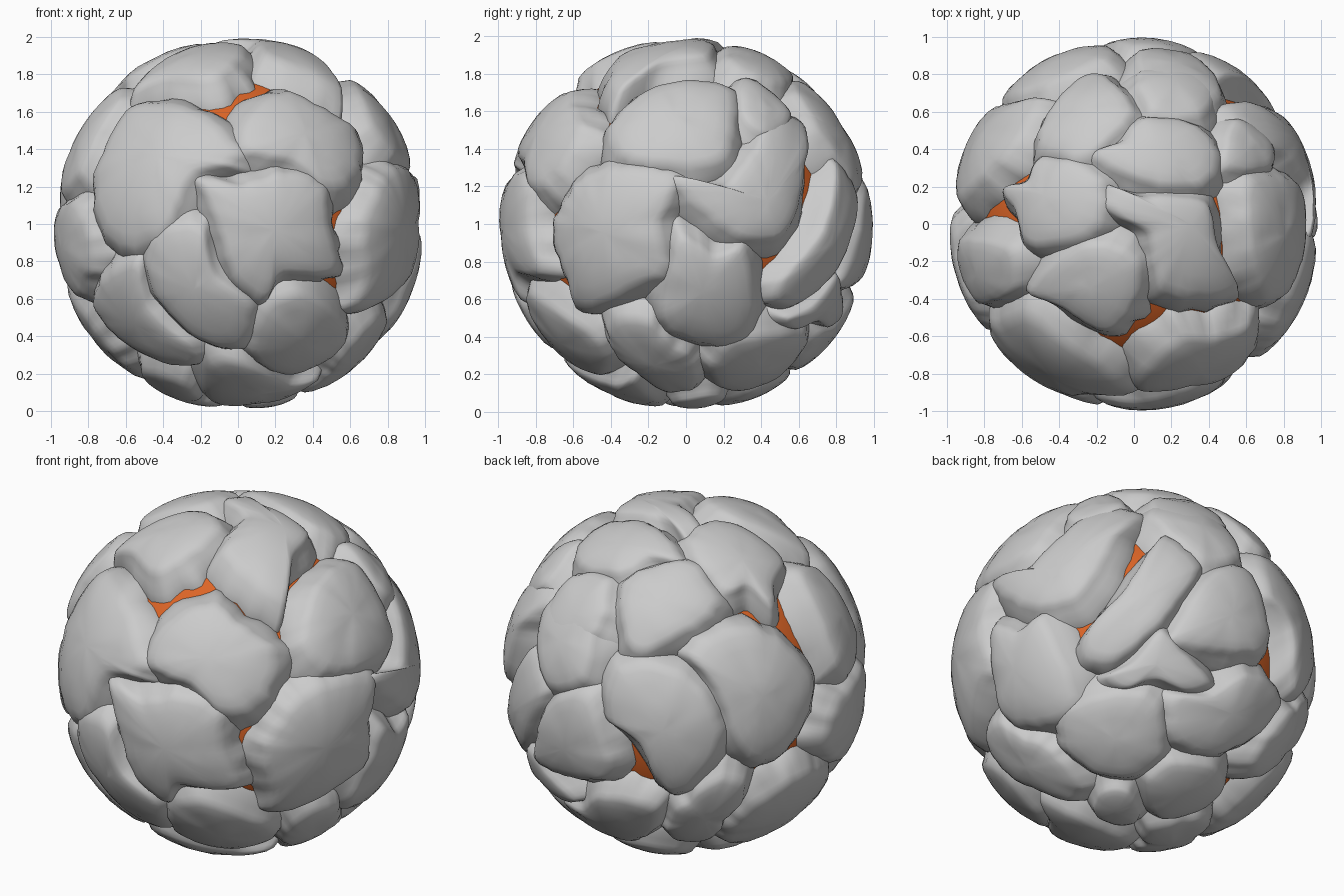
import bpy, bmesh, math
from mathutils import Vector, noise, kdtree

if "Cube" in bpy.data.objects:
    bpy.data.objects.remove(bpy.data.objects["Cube"])

CENTER = Vector((0, 0, 1))
# (radius, outline scale, outward flare) from buried base to the puffy crown
PROFILE = [(0.80, 1.0, 0.15), (0.86, 1.0, 0.11), (0.90, 1.0, 0.065), (0.932, 1.0, 0.025),
           (0.957, 0.97, 0), (0.976, 0.9, 0), (0.987, 0.78, 0), (0.993, 0.6, 0),
           (0.997, 0.4, 0), (0.999, 0.2, 0)]
covered = []


def view(azimuth, elevation):
    """Right, up and toward-viewer axes of a viewing direction."""
    a, e = math.radians(azimuth), math.radians(elevation)
    h = Vector((math.sin(a), -math.cos(a), 0))
    up = Vector((0, 0, 1))
    return (Vector((math.cos(a), math.sin(a), 0)),
            up * math.cos(e) - h * math.sin(e), h * math.cos(e) + up * math.sin(e))


VIEWS = {"front": view(0, 0), "right": view(90, 0), "top": view(0, 90),
         "back_left": view(214, 27), "back_right": view(142, -27)}


def lift(name, u, v):
    r, up, d = VIEWS[name]
    u, v = u / 97, v / 97
    return (r * u + up * v + d * math.sqrt(max(0.02, 1 - u * u - v * v))).normalized()


def smooth_loop(pts, n=7):
    """Closed Catmull-Rom curve through the outline."""
    out = []
    for i in range(len(pts)):
        p0, p1, p2, p3 = (pts[(i + k) % len(pts)] for k in (-1, 0, 1, 2))
        for j in range(n):
            t = j / n
            out.append((p1 * 2 + (p2 - p0) * t + (p0 * 2 - p1 * 5 + p2 * 4 - p3) * t * t
                        + (p1 * 3 - p0 - p2 * 3 + p3) * t ** 3) * 0.5)
    return out


def build_plate(name, dirs, mid=None, drop=0.0):
    """Puffy rock plate lying on the ball, from a loop of directions."""
    mid = mid or sum(dirs, Vector()) / len(dirs)
    loop = smooth_loop(dirs)
    bm = bmesh.new()
    rings = []
    for radius, s, flare in PROFILE:
        ring = []
        for p in loop:
            wob = 1 + 0.07 * noise.noise(p * 13) * s
            out = (p - mid).normalized() * flare * (1 + 0.5 * noise.noise(p * 9))
            d = (mid.lerp(p, s * wob) + out).normalized()
            r = radius - drop + 0.012 * min(0, noise.noise(d * 7))
            ring.append(bm.verts.new(CENTER + d * r))
            if flare < 0.05:
                covered.append(d)
        rings.append(ring)
    n = len(loop)
    for a, b in zip(rings, rings[1:]):
        for i in range(n):
            bm.faces.new((a[i], a[(i + 1) % n], b[(i + 1) % n], b[i]))
    top = bm.verts.new(CENTER + mid.normalized() * (1 - drop))
    covered.append(mid.normalized())
    for i in range(n):
        bm.faces.new((rings[-1][i], rings[-1][(i + 1) % n], top))
    bm.faces.new(rings[0][::-1])
    bmesh.ops.recalc_face_normals(bm, faces=bm.faces)
    for f in bm.faces:
        f.smooth = True
    me = bpy.data.meshes.new(name)
    bm.to_mesh(me)
    bm.free()
    bpy.context.collection.objects.link(bpy.data.objects.new(name, me))


def plate(where, label, *pts, mid=None, drop=0.0):
    build_plate(f"plate_{where}_{label}", [lift(where, *p) for p in pts],
                lift(where, *mid) if mid else None, drop)


# glowing core
bpy.ops.mesh.primitive_uv_sphere_add(segments=64, ring_count=32, radius=0.865, location=CENTER)
core = bpy.context.object
core.name = "core"
bpy.ops.object.shade_smooth()
orange = bpy.data.materials.new("orange")
orange.diffuse_color = (0.72, 0.13, 0.02, 1)
orange.use_nodes = True
orange.node_tree.nodes["Principled BSDF"].inputs["Base Color"].default_value = orange.diffuse_color
core.data.materials.append(orange)

# front plates
plate("front", "middle", (-23, 25), (1, 23), (25, 30), (47, 23), (51, -3), (55, -27),
      (25, -29), (13, -43), (-5, -30), (-14, 1))
plate("front", "upper_left", (-58, 64), (-23, 64), (1, 43), (0, 32), (-22, 25),
      (-39, -9), (-67, -13), (-80, 18), (-71, 45), mid=(-42, 35))
plate("front", "upper_right", (24, 73), (44, 64), (66, 48), (64, 21), (47, 18),
      (28, 32), (0, 39), (4, 61), mid=(35, 47))
plate("front", "lower_left", (-39, 2), (-20, 1), (-11, -25), (9, -43), (4, -67),
      (-20, -64), (-44, -41), (-51, -17))
plate("front", "low_far_left", (-54, -18), (-74, -27), (-78, -46), (-58, -67),
      (-26, -78), (-20, -68), (-47, -43), drop=0.01)
plate("front", "lower_right", (13, -43), (36, -35), (60, -54), (54, -70), (28, -82),
      (5, -70), drop=0.01)
plate("front", "bottom", (-18, -73), (5, -73), (28, -84), (45, -82), (20, -96), (-15, -95))

# right side plates
plate("right", "front", (-52, 29), (-30, 33), (-3, 25), (-11, 0), (-8, -27), (-25, -36),
      (-57, -48), (-65, -30), (-73, -3), (-65, 16))
plate("right", "lower", (-3, -3), (15, -14), (34, -14), (35, -62), (2, -64), (-15, -54),
      (-11, -24))
plate("right", "bent", (47, 62), (65, 53), (65, 32), (54, -6), (26, -8), (2, 10),
      (-10, 26), (18, 22), (34, 40), mid=(42, 12))
plate("right", "upper", (-20, 73), (4, 78), (26, 72), (28, 50), (18, 30), (-20, 30),
      (-41, 37), (-40, 56))

# top plates
plate("top", "middle", (-15, 21), (3, 16), (38, 13), (46, -13), (56, -40), (17, -40),
      (9, -24), (5, -5), (-15, 7), mid=(30, -1))
plate("top", "back", (3, 57), (32, 55), (48, 37), (38, 19), (3, 21), (-25, 36), (-8, 45))
plate("top", "left", (-50, 37), (-24, 32), (-13, 16), (-21, -8), (-56, -13), (-64, 5),
      (-71, 19), (-58, 24))
plate("top", "front_left", (-32, -11), (-13, -8), (4, -19), (2, -45), (-16, -59),
      (-40, -45), (-58, -35))
plate("top", "back_left", (-40, 70), (-21, 82), (-8, 75), (2, 61), (-10, 45), (-29, 32),
      (-53, 40))
plate("top", "back_right", (3, 83), (30, 88), (45, 75), (38, 57), (11, 57), (0, 72))
plate("top", "right_rear", (51, 56), (66, 52), (75, 40), (72, 28), (47, 30))
plate("top", "far_left", (-94, -20), (-93, -6), (-65, -10), (-60, -33), (-72, -42), (-84, -42))

# back left plates
plate("back_left", "middle", (-36, 2), (-3, 0), (16, -18), (23, -40), (2, -70),
      (-14, -64), (-25, -42), (-44, -26))
plate("back_left", "side", (2, 9), (29, 24), (57, 15), (72, -10), (62, -40), (43, -53),
      (29, -45), (18, -15))

# back right plates
plate("back_right", "long", (14, 72), (33, 58), (30, 45), (9, 17), (-16, -2), (-33, 5),
      (-27, 20), (-8, 42))
plate("back_right", "small", (-20, -9), (-5, 1), (11, 19), (25, 7), (40, -10), (28, -16),
      (9, -10), (-8, -15), mid=(9, -1))
plate("back_right", "right", (39, 53), (60, 55), (71, 28), (71, 9), (49, 5), (17, 9), (17, 20))
plate("back_right", "lower_right", (17, -18), (39, -15), (60, -2), (79, -13), (74, -29),
      (44, -49), (17, -42))
plate("back_right", "lower_left", (-40, -23), (-8, -13), (11, -18), (16, -48), (3, -61),
      (-21, -61), (-43, -45))
plate("back_right", "upper", (3, 85), (28, 92), (52, 72), (55, 58), (36, 55), (17, 69))
plate("back_right", "low_end", (3, -64), (17, -51), (44, -53), (47, -70), (14, -83))

# remaining plates grow into the uncovered areas
samples = []
for i in range(1500):
    z = 1 - (2 * i + 1) / 1500
    a, q = i * 2.399963, math.sqrt(1 - z * z)
    samples.append(Vector((q * math.cos(a), q * math.sin(a), z)))
for k in range(30):
    tree = kdtree.KDTree(len(covered))
    for i, c in enumerate(covered):
        tree.insert(c, i)
    tree.balance()
    gap, best = max(((tree.find(s)[2], i) for i, s in enumerate(samples)))
    if gap < 0.12:
        break
    c = samples[best]
    x = c.orthogonal().normalized()
    y = c.cross(x)
    reach = []
    for j in range(14):
        w = x * math.cos(j * math.tau / 14) + y * math.sin(j * math.tau / 14)
        t = gap * 0.8
        while t < 0.40 and tree.find((c + w * t).normalized())[2] > 0.035:
            t += 0.02
        reach.append((w, t))
    ts = [t for _, t in reach]
    loop = [(c + w * (ts[j - 1] + 2 * t + ts[(j + 1) % 14]) / 4).normalized()
            for j, (w, t) in enumerate(reach)]
    build_plate(f"plate_fill_{k + 1}", loop, drop=0.005)
